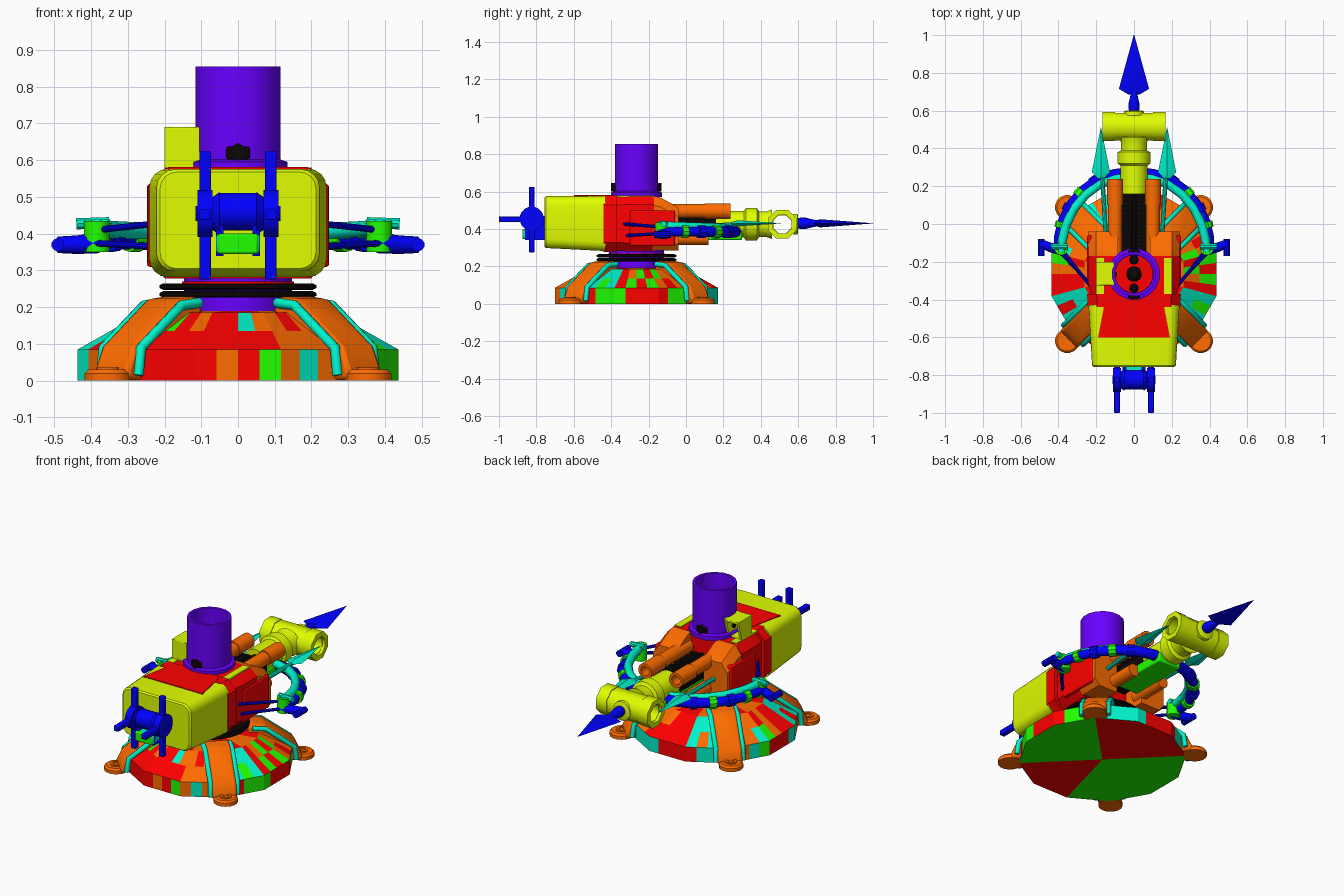
import bpy, bmesh, random
from math import pi, sin, cos, radians
from mathutils import Vector

if "Cube" in bpy.data.objects:
    bpy.data.objects.remove(bpy.data.objects["Cube"])

random.seed(4)
COL = dict(red=(1, 0, 0), orange=(1, .15, 0), yellow=(.75, 1, 0), green=(.015, 1, 0),
           cyan=(0, .9, .6), blue=(0, 0, 1), purple=(.14, 0, 1), black=(.004, .002, .002))
MAT = {}
for k, c in COL.items():
    MAT[k] = bpy.data.materials.new(k)
    MAT[k].diffuse_color = (*c, 1)
CY = -0.265  # turret axis


def finish(name, bm, col, angle=35):
    bmesh.ops.remove_doubles(bm, verts=bm.verts, dist=1e-5)
    bmesh.ops.recalc_face_normals(bm, faces=bm.faces)
    me = bpy.data.meshes.new(name)
    bm.to_mesh(me)
    bm.free()
    me.materials.append(MAT[col])
    me.shade_smooth()
    me.set_sharp_from_angle(angle=radians(angle))
    ob = bpy.data.objects.new(name, me)
    bpy.context.collection.objects.link(ob)
    return ob


def loft(name, rings, col, loop=False, angle=35):
    bm = bmesh.new()
    vs = [[bm.verts.new(p) for p in r] for r in rings]
    n = len(rings[0])
    for i in range(len(vs) if loop else len(vs) - 1):
        a, b = vs[i], vs[(i + 1) % len(vs)]
        for j in range(n):
            bm.faces.new((a[j], a[(j + 1) % n], b[(j + 1) % n], b[j]))
    if not loop:
        bm.faces.new(vs[0])
        bm.faces.new(vs[-1])
    return finish(name, bm, col, angle)


def lathe(name, prof, origin, axis, col, n=16, loop=False, turn=0.5, angle=35):
    """Spin (radius, height) points round an axis."""
    q = Vector((0, 0, 1)).rotation_difference(Vector(axis))
    o = Vector(origin)
    return loft(name, [[o + q @ Vector((r * cos(2 * pi * (k + turn) / n), r * sin(2 * pi * (k + turn) / n), h))
                        for k in range(n)] for r, h in prof], col, loop, angle)


def rod(name, a, b, r, col, r2=None, n=10):
    d = Vector(b) - Vector(a)
    return lathe(name, [(r, 0), (r if r2 is None else r2, d.length)], a, d.normalized(), col, n)


def pipe(name, origin, axis, length, r, ri, col, n=16):
    return lathe(name, [(r, 0), (r, length), (ri, length), (ri, 0)], origin, axis, col, n, loop=True, angle=50)


def box(name, x, y, z, col, bev=0):
    ob = loft(name, [[(a, y[0], z[0]), (a, y[1], z[0]), (a, y[1], z[1]), (a, y[0], z[1])] for a in x], col)
    if bev:
        m = ob.modifiers.new('bevel', 'BEVEL')
        m.width, m.segments = bev, 2
    return ob


def section(y, hw, z0, z1, c, segs=1):
    """Rounded rectangle across the turret at depth y."""
    pts = []
    for i, (sx, sz) in enumerate(((1, 1), (-1, 1), (-1, -1), (1, -1))):
        for k in range(segs + 1):
            a = pi / 2 * (i + k / segs)
            pts.append((sx * (hw - c) + c * cos(a), y, (z1 - c if sz > 0 else z0 + c) + c * sin(a)))
    return pts


def bar(name, pts, r, col, radii=None):
    cu = bpy.data.curves.new(name, 'CURVE')
    cu.dimensions, cu.bevel_depth, cu.bevel_resolution, cu.use_fill_caps = '3D', r, 2, True
    sp = cu.splines.new('POLY')
    sp.points.add(len(pts) - 1)
    for i, p in enumerate(pts):
        sp.points[i].co = (*p, 1)
        sp.points[i].radius = radii[i] if radii else 1
    cu.materials.append(MAT[col])
    ob = bpy.data.objects.new(name, cu)
    bpy.context.collection.objects.link(ob)


def blade(name, x, z, y0, ym, y1, hw, t, col):
    loft(name, [[(x + w * hw, y, z), (x, y, z + w * t), (x - w * hw, y, z), (x, y, z - w * t)]
                for y, w in ((y0, .35), (ym, 1), (y1, .02))], col)


# twelve-sided base, each side split into 4 strips for the patchwork of colours
def base_ring(r, z):
    c = [Vector((r * cos(pi / 6 * (k + .5)), CY + r * sin(pi / 6 * (k + .5)), z)) for k in range(13)]
    return [c[k].lerp(c[k + 1], t / 4) for k in range(12) for t in range(4)]


base = loft('base', [base_ring(r, z) for r, z in ((.004, 0), (.452, 0), (.452, .085), (.36, .135), (.27, .185), (.14, .19))], 'red', angle=10)
for c in ('orange', 'cyan', 'green'):
    base.data.materials.append(MAT[c])
bands = 'grrrggggrrgg', 'gcrcgrcrrogr', 'oorcorcrrocr', 'oorcorcrrocr', 'rorororororo'
for i, f in enumerate(base.data.polygons[:240]):
    p = bands[i // 48][i % 48 // 4]
    if 48 <= i < 192 and random.random() < .3:
        p = random.choice('rrogc')
    f.material_index = 'rocg'.index(p)

# four ribbed feet with bolted pads
for k in range(4):
    a = pi / 4 + k * pi / 2
    u, v = Vector((cos(a), sin(a), 0)), Vector((-sin(a), cos(a), 0))
    c = Vector((0, CY, 0))
    prof = ((.2, .12), (.2, .215), (.22, .23), (.29, .222), (.46, .095), (.49, .03), (.49, .002), (.3, .002))
    rib = loft('foot_rib', [[c + u * r + v * w + Vector((0, 0, z)) for r, z in prof] for w in (-.065, .065)], 'orange')
    m = rib.modifiers.new('bevel', 'BEVEL')
    m.width, m.segments = .018, 2
    for w in (-.072, .072):
        bar('rib_trim', [c + u * r + v * w + Vector((0, 0, z)) for r, z in ((.22, .212), (.29, .205), (.445, .09), (.455, .015))], .014, 'cyan')
    p = c + u * .5
    lathe('foot_pad', [(.065, 0), (.065, .02), (.055, .03)], p, (0, 0, 1), 'orange')
    pipe('foot_bolt_ring', p + Vector((0, 0, .02)), (0, 0, 1), .016, .032, .018, 'orange', 12)

# neck and turning ring
lathe('neck', [(.13, .17), (.13, .24), (.15, .245), (.15, .3)], (0, CY, 0), (0, 0, 1), 'purple')
for z in (.226, .247):
    lathe('turn_ring', [(.205, 0), (.215, .005), (.215, .013), (.205, .018)], (0, CY, z), (0, 0, 1), 'black', 24)
lathe('ring_plate', [(.158, .25), (.158, .27)], (0, CY, 0), (0, 0, 1), 'red', 12)

# turret body
loft('front_housing', [section(-.757, .212, .305, .568, .045, 4), section(-.748, .222, .298, .575, .05, 4),
                       section(-.43, .241, .282, .577, .05, 4)], 'yellow')
loft('housing_trim', [section(-.44, .245, .278, .579, .05), section(-.37, .248, .278, .579, .05)], 'red')
loft('mid_body', [section(-.38, .225, .285, .573, .045), section(-.31, .243, .28, .575, .045),
                  section(-.17, .243, .28, .575, .045)], 'red')
loft('roof_panel', [[(-.19, -.6, z), (.19, -.6, z), (.15, -.39, z), (-.15, -.39, z)] for z in (.57, .581)], 'red')
for s in (-1, 1):
    loft('shoulder', [[(s * a, y, z) for a, z in ((.085, .285), (.21, .285), (.24, .32), (.24, zt - .05), (.2, zt), (.085, zt))]
                      for y, zt in ((-.18, .575), (-.14, .57), (-.04, .515))], 'orange')
    box('shoulder_armour', (s * .215, s * .248), (-.3, -.06), (.31, .5), 'red', .008)
    box('roof_strip', (s * .16, s * .2), (-.37, -.18), (.57, .58), 'yellow')
    pipe('upper_tube', (s * .1, -.16, .495), (0, 1, 0), .395, .038, .026, 'orange')
    pipe('upper_tube_sleeve', (s * .1, .1, .495), (0, 1, 0), .137, .043, .027, 'orange')
    rod('lower_tube', (s * .1, -.1, .35), (s * .1, .12, .35), .036, 'orange', n=16)

# rail and launch tube
box('rail', (-.075, .075), (-.2, .16), (.39, .45), 'black')
for k in range(7):
    box('rail_tooth', (-.08, .08), (-.17 + k * .048, -.145 + k * .048), (.44, .465), 'black')
box('under_rail', (-.075, .075), (-.06, .3), (.34, .395), 'green', .008)
lathe('launch_barrel', [(.073, 0), (.073, .15), (.088, .16), (.088, .22), (.07, .23), (.07, .27), (.08, .3)], (0, .16, .425), (0, 1, 0), 'yellow')
pipe('cross_tube', (-.15, .515, .425), (1, 0, 0), .3, .079, .052, 'yellow', 8)
for s in (-1, 1):
    pipe('cross_tube_lip', (s * .1, .515, .425), (s, 0, 0), .067, .083, .054, 'yellow', 8)
lathe('muzzle', [(.055, 0), (.055, .02), (.045, .025)], (0, .575, .425), (0, 1, 0), 'yellow')
lathe('bolt_socket', [(.022, 0), (.03, .03), (.03, .06), (.02, .1), (.016, .13)], (0, .58, .43), (0, 1, 0), 'blue', 10)
blade('bolt_head', 0, .43, .685, .715, 1.0, .08, .022, 'blue')
rod('bolt_shaft', (0, -.15, .47), (0, .45, .44), .014, 'black')

# bow, mirrored about the rail
arc = [(0, .27), (.1, .262), (.19, .232), (.27, .175), (.335, .1), (.38, .01), (.4, -.07), (.405, -.13)]
for s in (-1, 1):
    bar('bow_limb', [(s * x, y, .385) for x, y in arc], .03, 'blue', [1, 1, 1, .95, .9, .85, .8, .7])
    bar('bow_lining', [(s * x * .95, y - .02, .398 + .02 * i / 7) for i, (x, y) in enumerate(arc)], .024, 'cyan')
    for i, c in ((2, 'blue'), (3, 'green'), (4, 'blue'), (5, 'green')):
        (x, y), (x2, y2) = arc[i], arc[i + 1]
        rod('bow_band', (s * x, y, .385), (s * (x + (x2 - x) * .4), y + (y2 - y) * .4, .385), .035, c)
    bar('bow_tip', [(s * .38, -.14, .375), (s * .44, -.125, .37), (s * .49, -.105, .37)], .028, 'blue', [1, .9, .8])
    rod('bow_tip_fork', (s * .49, -.08, .37), (s * .49, -.17, .37), .018, 'blue')
    rod('tip_pulley', (s * .385, -.13, .35), (s * .385, -.13, .435), .036, 'green', n=12)
    rod('tip_cap', (s * .35, -.12, .43), (s * .44, -.12, .427), .016, 'cyan')
    rod('upper_string', (s * .385, -.13, .41), (s * .2, -.37, .43), .009, 'blue')
    rod('lower_string', (s * .4, -.14, .375), (s * .23, -.32, .365), .009, 'blue')
    rod('side_bolt_shaft', (s * .15, -.05, .41), (s * .17, .29, .425), .012, 'cyan')
    blade('side_bolt_head', s * .175, .43, .24, .275, .51, .048, .016, 'cyan')

# winch at the front
rod('winch_axle', (-.115, -.825, .455), (.115, -.825, .455), .022, 'blue')
rod('winch_drum', (-.05, -.825, .46), (.05, -.825, .46), .052, 'blue', n=16)
for s in (-1, 1):
    rod('winch_flange', (s * .05, -.825, .455), (s * .07, -.825, .455), .06, 'blue', r2=.045, n=16)
    x = (s * .074, s * .105)
    box('winch_spoke_upright', x, (-.84, -.81), (.275, .625), 'blue', .004)
    box('winch_spoke_level', x, (-1.0, -.65), (.437, .467), 'blue', .004)
    rod('winch_hub', (s * .07, -.825, .455), (s * .11, -.825, .455), .065, 'blue', n=16)
    box('winch_bracket', (s * .04, s * .06), (-.86, -.74), (.34, .47), 'blue')
box('winch_mount', (-.06, .06), (-.87, -.74), (.345, .4), 'cyan', .01)
box('winch_mount_front', (-.055, .055), (-.875, -.85), (.345, .4), 'green', .006)

# chimney, its bolts and inner fittings
lathe('chimney_foot', [(.138, .57), (.138, .595), (.118, .602), (.1, .6), (.1, .57)], (0, CY, 0), (0, 0, 1), 'purple', loop=True)
pipe('chimney', (0, CY, .595), (0, 0, 1), .26, .118, .102, 'purple', 16)
for s in (-1, 1):
    p, d = Vector((0, CY + s * .105, .623)), Vector((0, s, 0))
    box('chimney_bolt', (-.032, .032), (p.y, p.y + s * .022), (.602, .637), 'black', .006)
    rod('chimney_bolt_nut', p, p + d * .03, .024, 'black', n=6)
rod('sight_stem', (-.09, CY, .63), (-.13, CY, .63), .012, 'black')
for y, r in ((0, .042), (.075, .025), (-.075, .025)):
    lathe('inner_knob', [(r * .7, 0), (r, .02), (r, .04), (r * .5, .065)], (0, CY + y, .57), (0, 0, 1), 'black', 12)

# sight box, hollow toward the back
sx, sy = (-.2, -.105), (-.325, -.2)
box('sight_front', sx, (sy[0], sy[0] + .02), (.58, .69), 'yellow', .008)
box('sight_top', sx, sy, (.675, .69), 'yellow', .004)
box('sight_floor', sx, (sy[0], -.23), (.575, .59), 'yellow', .004)
for x in (-.2, -.12):
    loft('sight_side', [[(a, sy[0], .58), (a, -.23, .58), (a, sy[1], .69), (a, sy[0], .69)] for a in (x, x + .015)], 'yellow')

for m in bpy.data.materials:
    if m.users and not m.is_grease_pencil:
        m.use_nodes = True
        m.node_tree.nodes["Principled BSDF"].inputs["Base Color"].default_value = m.diffuse_color
